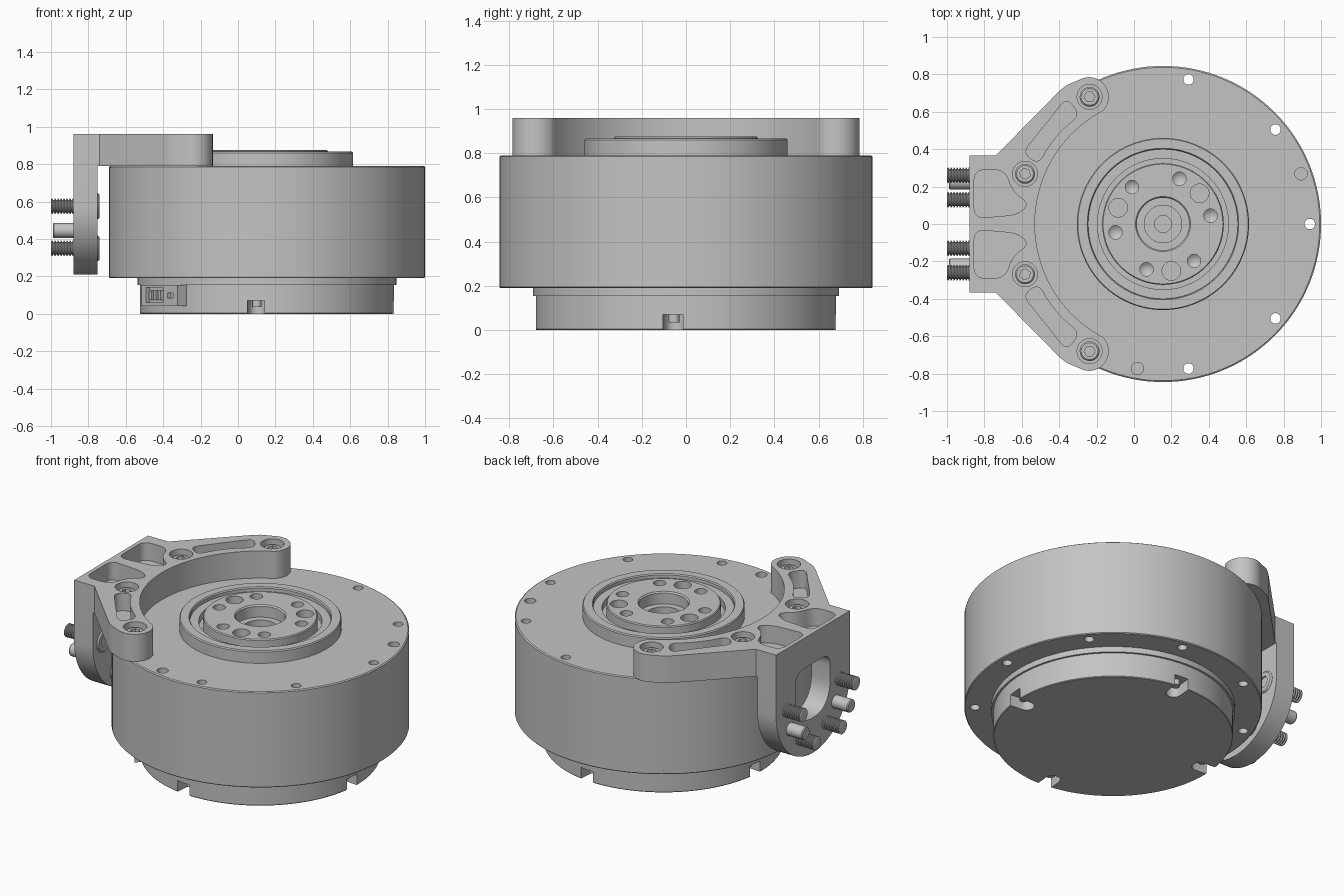
import bpy, bmesh
from math import sin, cos, radians, pi
from mathutils import Matrix, Vector

if "Cube" in bpy.data.objects:
    bpy.data.objects.remove(bpy.data.objects["Cube"])

GREY = (0.55, 0.55, 0.55, 1)
metal = bpy.data.materials.new("machined grey")
metal.use_nodes = True
metal.diffuse_color = GREY
metal.node_tree.nodes["Principled BSDF"].inputs["Base Color"].default_value = GREY

CX = 0.155                                   # axis of the round body
AXIS = Matrix.Translation((CX, 0, 0))
# maps (u, v, w) to (y, z, x) so profiles can stand in the side plane
SIDE = Matrix(((0, 0, 1, 0), (1, 0, 0, 0), (0, 1, 0, 0), (0, 0, 0, 1)))


def make(name, bm, matrix):
    bmesh.ops.recalc_face_normals(bm, faces=bm.faces)
    mesh = bpy.data.meshes.new(name)
    bm.transform(matrix)
    bm.to_mesh(mesh)
    bm.free()
    mesh.materials.append(metal)
    obj = bpy.data.objects.new(name, mesh)
    bpy.context.collection.objects.link(obj)
    return obj


def lathe(name, profile, matrix=AXIS, steps=32):
    """Spin an (r, z) profile that starts and ends on the axis."""
    bm = bmesh.new()
    verts = [bm.verts.new((r, 0, z)) for r, z in profile]
    edges = [bm.edges.new(pair) for pair in zip(verts, verts[1:])]
    bmesh.ops.spin(bm, geom=verts + edges, cent=(0, 0, 0), axis=(0, 0, 1),
                   angle=2 * pi, steps=steps, use_merge=False)
    bmesh.ops.remove_doubles(bm, verts=bm.verts, dist=1e-5)
    return make(name, bm, matrix)


def rod(name, r, z0, z1, matrix, steps=24, tip=0):
    return lathe(name, [(0, z0 - tip), (r, z0), (r, z1), (0, z1)], matrix, steps)


def prism(name, points, z0, z1, matrix=Matrix()):
    bm = bmesh.new()
    face = bm.faces.new([bm.verts.new((x, y, z0)) for x, y in points])
    new = bmesh.ops.extrude_face_region(bm, geom=[face])["geom"]
    bmesh.ops.translate(bm, vec=(0, 0, z1 - z0),
                        verts=[g for g in new if isinstance(g, bmesh.types.BMVert)])
    return make(name, bm, matrix)


def arc(cx, cy, r, a0, a1, n):
    return [(cx + r * cos(radians(a0 + (a1 - a0) * i / n)),
             cy + r * sin(radians(a0 + (a1 - a0) * i / n))) for i in range(n + 1)]


def rounded(points, r, n=6):
    """Round every corner of a polygon with a small quadratic bend."""
    out = []
    for i, p in enumerate(points):
        p = Vector(p)
        a, b = Vector(points[i - 1]) - p, Vector(points[(i + 1) % len(points)]) - p
        a, b = (p + v.normalized() * min(r, v.length * 0.48) for v in (a, b))
        out += [tuple(a * (1 - t) ** 2 + p * 2 * t * (1 - t) + b * t * t)
                for t in (k / n for k in range(n + 1))]
    return out


def flip(points):
    return [(x, -y) for x, y in reversed(points)]


def carve(obj, cutters):
    for cutter in cutters:
        cutter.hide_render = True
        mod = obj.modifiers.new("cut", 'BOOLEAN')
        mod.operation, mod.solver, mod.object = 'DIFFERENCE', 'EXACT', cutter
        bpy.context.view_layer.objects.active = obj
        bpy.ops.object.modifier_apply(modifier=mod.name)
        bpy.data.objects.remove(cutter)


def around(angle, r):
    return AXIS @ Matrix.Rotation(radians(angle), 4, 'Z') @ Matrix.Translation((r, 0, 0))


# Main housing with raised collar and stepped groove
housing = lathe("housing", [
    (0, .19), (.84, .19), (.845, .195), (.845, .785), (.838, .79), (.46, .79),
    (.46, .86), (.455, .867), (.405, .867), (.4, .86), (.4, .84), (.35, .84),
    (.35, .8), (.325, .8), (.325, .6), (0, .6)], steps=128)
carve(housing, [rod("cut", .028, .1, .9, around(a, .785)) for a in range(0, 360, 40)]
      + [rod("cut", .033, .74, .9, around(a, .785)) for a in (20, 140, 260)])

# Output hub with centre bore and bolt pattern
hub = lathe("output_hub", [
    (0, .6), (.325, .6), (.325, .87), (.32, .876), (.147, .876), (.14, .868),
    (.14, .8), (.1, .8), (.1, .73), (.045, .73), (.045, .71), (0, .71)], steps=96)
carve(hub, [rod("cut", .036, .83, .9, around(a, .258), tip=.03) for a in range(10, 360, 60)]
      + [rod("cut", .05, .81, .9, around(a, .255)) for a in (40, 160, 280)])

# Stepped base with four rim notches
base = lathe("base", [(0, 0), (.677, 0), (.68, .004), (.68, .155), (.692, .155),
                      (.692, .19), (0, .19)], steps=128)
notch = arc(.6, 0, .045, 90, 270, 10) + [(.75, -.045), (.75, .045)]
carve(base, [prism("cut", notch, -.02, .07, around(a, 0)) for a in (-5, 85, 175, 265)])
for a in (-5, 85, 175, 265):
    rod("notch_screw", .025, .035, .08, around(a, .62), 16)

# Cable socket on the side of the base
PORT = around(217, .68)
port = prism("cable_socket", [(-.08, -.16), (.04, -.16), (.04, .16), (-.08, .16)],
             .042, .155, PORT)
carve(port, [prism("cut", [(.015, y0), (.06, y0), (.06, y1), (.015, y1)], z0, z1, PORT)
             for y0, y1, z0, z1 in ((-.12, .03, .06, .14), (.07, .12, .085, .11))])
for y in (-.09, -.05, -.01):
    prism("socket_pin", [(.01, y - .01), (.034, y - .01), (.034, y + .01), (.01, y + .01)],
          .075, .125, PORT)

# Crescent bracket plate
half = ([(-.88, .365), (-.74, .365), (-.4, .71), (-.36, .743)]
        + arc(-.24, .68, .105, 120, -40, 20))
inner = arc(CX, 0, .685, 118, 242, 48)
bracket = prism("bracket_plate", half + inner + flip(half), .79, .96)
end_pocket = rounded([(-.855, .03), (-.62, .05), (-.56, .11), (-.65, .17),
                      (-.69, .29), (-.855, .29)], .06)
arm_pocket = rounded([(-.595, .38), (-.36, .675), (-.29, .585), (-.4, .49),
                      (-.465, .405), (-.51, .32)], .05)
bolt_angles = (120, 160, 200, 240)
carve(bracket, [prism("cut", f(p), .85, 1) for p in (end_pocket, arm_pocket) for f in (list, flip)]
      + [rod("cut", .067, .86, 1, around(a, .785)) for a in bolt_angles])


def socket_screw(name, r, z0, z1, matrix):
    """Cap screw head with a six-sided recess."""
    head = lathe(name, [(0, z0), (r, z0), (r, z1 - .008), (r - .008, z1), (0, z1)], matrix, 32)
    carve(head, [rod("cut", r * .55, z1 - .035, z1 + .05, matrix, 6)])


for a in bolt_angles:
    socket_screw("bracket_screw", .053, .85, .935, around(a, .785))

# Upright flange with window
FZ = .575
flange = prism("upright_flange", arc(0, FZ, .365, 180, 360, 48) + [(.365, .79), (-.365, .79)],
               -.88, -.75, SIDE)
window = rounded([(-.17, .77), (.17, .77), (.17, .53), (.09, .43), (-.09, .43), (-.17, .53)], .08)
carve(flange, [prism("cut", window, -1, -.6, SIDE)])

# Threaded bolts and dowel pins on the flange
thread = [(0, -1), (.033, -1)]
for i in range(8):
    z = -.996 + i * .016
    thread += [(.041, z), (.041, z + .005), (.033, z + .008), (.033, z + .013)]
thread += [(0, -.865)]
for a in (0, 180, 240, 300):
    spot = SIDE @ Matrix.Translation((.26 * cos(radians(a)), FZ + .26 * sin(radians(a)), 0))
    lathe("threaded_bolt", thread, spot, 24)
    socket_screw("flange_screw_head", .068, -.79, -.74, spot)
for a in (210, 330):
    spot = SIDE @ Matrix.Translation((.26 * cos(radians(a)), FZ + .26 * sin(radians(a)), 0))
    lathe("dowel_pin", [(0, -.99), (.035, -.99), (.04, -.984), (.04, -.86), (0, -.86)], spot, 24)

# Smooth round walls, keep machined edges crisp
bpy.ops.object.select_all(action='DESELECT')
for obj in bpy.context.collection.objects:
    if obj.type == 'MESH' and metal.name in obj.data.materials:
        obj.select_set(True)
        bpy.context.view_layer.objects.active = obj
bpy.ops.object.shade_smooth_by_angle(angle=radians(30))
